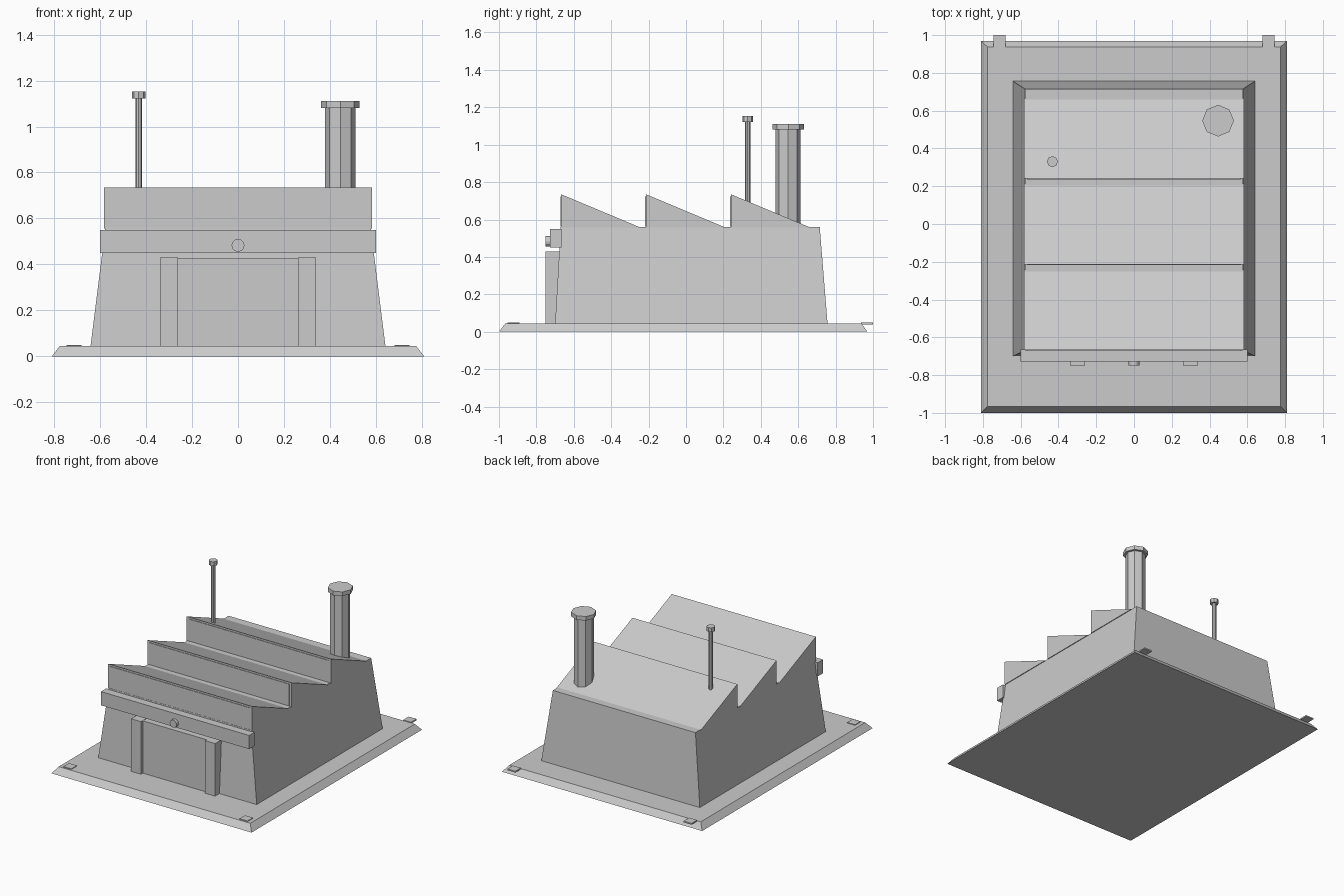
import bpy, bmesh, math

if "Cube" in bpy.data.objects:
    bpy.data.objects.remove(bpy.data.objects["Cube"])


def mesh_object(name, bm):
    bmesh.ops.recalc_face_normals(bm, faces=bm.faces)
    me = bpy.data.meshes.new(name)
    bm.to_mesh(me)
    bm.free()
    ob = bpy.data.objects.new(name, me)
    bpy.context.collection.objects.link(ob)
    return ob


def frustum(name, bottom, top, z0, z1):
    # bottom and top are (x0, x1, y0, y1) rectangles
    bm = bmesh.new()
    rings = []
    for (x0, x1, y0, y1), z in ((bottom, z0), (top, z1)):
        rings.append([bm.verts.new((x, y, z)) for x, y in
                      ((x0, y0), (x1, y0), (x1, y1), (x0, y1))])
    bm.faces.new(rings[0])
    bm.faces.new(rings[1])
    for i in range(4):
        j = (i + 1) % 4
        bm.faces.new((rings[0][i], rings[0][j], rings[1][j], rings[1][i]))
    return mesh_object(name, bm)


def box(name, x0, x1, y0, y1, z0, z1):
    return frustum(name, (x0, x1, y0, y1), (x0, x1, y0, y1), z0, z1)


def prism_x(name, half, profile):
    # extrude a (y, z) profile symmetrically along x
    bm = bmesh.new()
    face = bm.faces.new([bm.verts.new((-half, y, z)) for y, z in profile])
    ext = bmesh.ops.extrude_face_region(bm, geom=[face])
    moved = [v for v in ext["geom"] if isinstance(v, bmesh.types.BMVert)]
    bmesh.ops.translate(bm, verts=moved, vec=(2 * half, 0, 0))
    return mesh_object(name, bm)


def cylinder(name, x, y, z0, z1, r, sides):
    bm = bmesh.new()
    bmesh.ops.create_cone(bm, cap_ends=True, segments=sides,
                          radius1=r, radius2=r, depth=z1 - z0)
    ob = mesh_object(name, bm)
    ob.location = (x, y, (z0 + z1) / 2)
    return ob


# Ground slab with sloped rim
frustum("base_slab", (-0.81, 0.81, -1.0, 0.97), (-0.775, 0.775, -0.965, 0.937), 0, 0.045)

# Corner pads
for sx, side in ((-1, "left"), (1, "right")):
    for y, end in ((-0.922, "front"), (0.968, "back")):
        x = sx * 0.713
        box(f"corner_pad_{end}_{side}", x - 0.032, x + 0.032, y - 0.032, y + 0.032, 0.04, 0.05)

# Tapered main hall
frustum("main_hall", (-0.642, 0.642, -0.70, 0.757), (-0.577, 0.577, -0.67, 0.715), 0.04, 0.56)

# Sawtooth roof with a window panel on each upright face
for i in range(3):
    y = -0.668 + i * 0.454
    prism_x(f"sawtooth_roof_{i + 1}", 0.583, [(y, 0.557), (y + 0.425, 0.557), (y, 0.735)])
    box(f"roof_window_{i + 1}", -0.566, 0.566, y - 0.004, y + 0.003, 0.562, 0.722)

# Front lintel and round lamp
box("front_lintel", -0.60, 0.60, -0.727, -0.665, 0.45, 0.55)
lamp = cylinder("round_lamp", 0, -0.735, 0.465, 0.501, 0.028, 12)
lamp.location = (0, -0.732, 0.483)
lamp.rotation_euler.x = math.pi / 2

# Door and posts
box("door_panel", -0.265, 0.265, -0.729, -0.66, 0.045, 0.428)
for sx, side in ((-1, "left"), (1, "right")):
    x = sx * 0.30
    box(f"door_post_{side}", x - 0.04, x + 0.04, -0.75, -0.66, 0.045, 0.43)

# Chimney and cap
cylinder("chimney", 0.445, 0.545, 0.56, 1.085, 0.067, 8)
cylinder("chimney_cap", 0.445, 0.547, 1.08, 1.11, 0.084, 8)

# Mast and cap
cylinder("mast", -0.432, 0.33, 0.56, 1.125, 0.014, 8)
cylinder("mast_cap", -0.432, 0.33, 1.122, 1.153, 0.029, 8)
